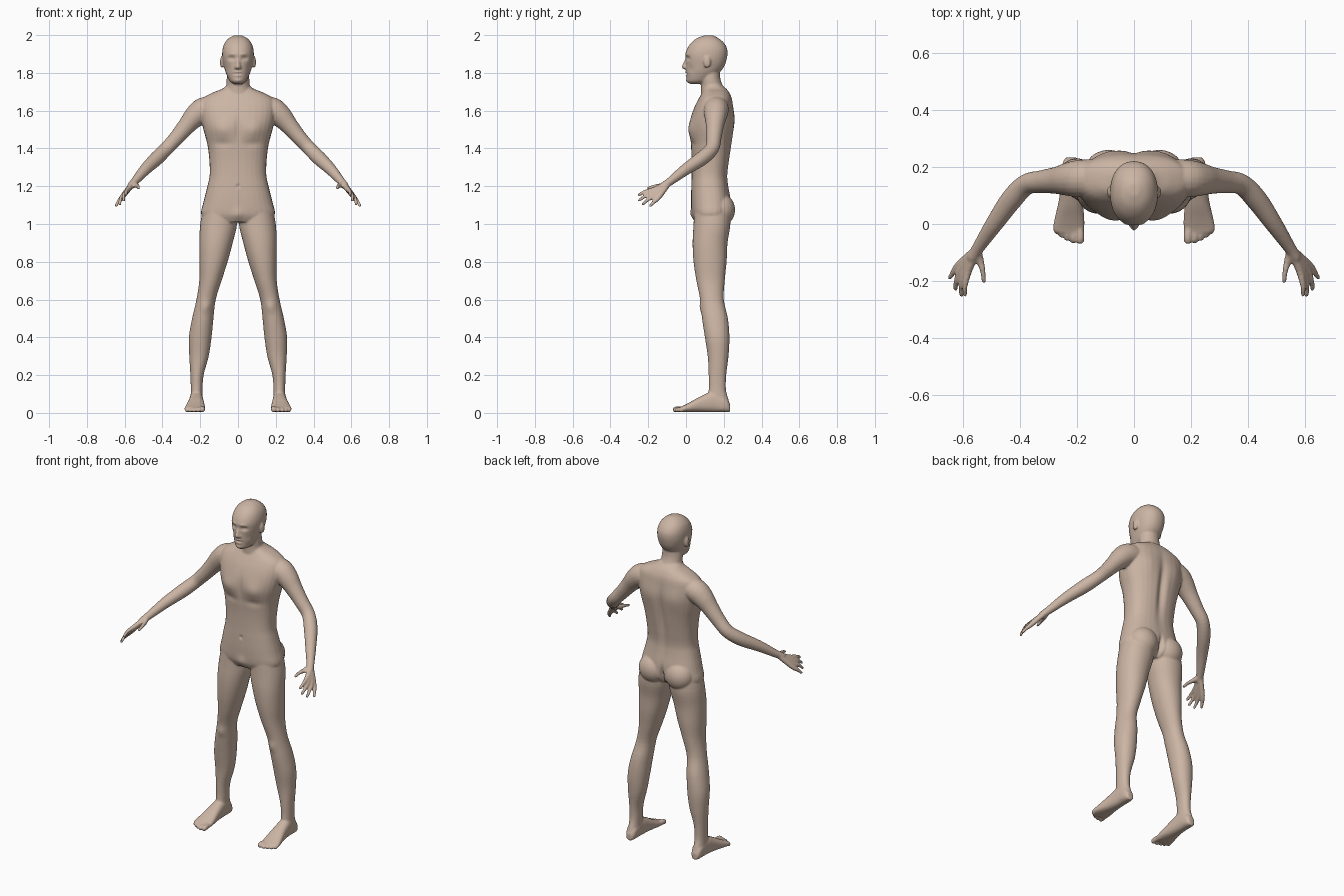
import bpy, bmesh, math
from mathutils import Vector, Matrix

bm = bmesh.new()


def spline(rows, steps=4):
    """Catmull-Rom through rows of numbers."""
    out = []
    for i in range(len(rows) - 1):
        a, b, c, d = rows[max(i - 1, 0)], rows[i], rows[i + 1], rows[min(i + 2, len(rows) - 1)]
        for k in range(steps):
            t = k / steps
            out.append([0.5 * (2 * q + (r - p) * t + (2 * p - 5 * q + 4 * r - s) * t * t
                               + (3 * q - p - 3 * r + s) * t ** 3) for p, q, r, s in zip(a, b, c, d)])
    out.append(list(rows[-1]))
    return out


def loft(rings, mirror=False):
    """Closed skin over rings of points, optionally repeated on the -x side."""
    for side in ((1, -1) if mirror else (1,)):
        loops = [[bm.verts.new((p[0] * side, p[1], p[2])) for p in r] for r in rings]
        n = len(loops[0])
        faces = [bm.faces.new((a[i], a[(i + 1) % n], b[(i + 1) % n], b[i]))
                 for a, b in zip(loops, loops[1:]) for i in range(n)]
        faces += [bm.faces.new(loops[0]), bm.faces.new(loops[-1])]
        bmesh.ops.recalc_face_normals(bm, faces=faces)


def oval(e, n=32):
    """Unit superellipse."""
    for i in range(n):
        c, s = math.cos(math.tau * i / n), math.sin(math.tau * i / n)
        yield math.copysign(abs(c) ** (2 / e), c), math.copysign(abs(s) ** (2 / e), s)


def stack(rows, e=2.2, mirror=False):
    """Horizontal sections: z, x0, x1, y front, y back."""
    loft([[((x0 + x1) / 2 + u * (x1 - x0) / 2, (y0 + y1) / 2 + v * (y1 - y0) / 2, z)
           for u, v in oval(e)] for z, x0, x1, y0, y1 in spline(rows)], mirror)


def tube(rows, mirror=True):
    """Round limb along points: x, y, z, radius, with a rounded tip."""
    pts = spline(rows)
    p, q, r = Vector(pts[-1][:3]), Vector(pts[-2][:3]), pts[-1][3]
    d = (p - q).normalized()
    for a in (0.45, 0.8, 0.97):
        pts.append([*(p + d * r * a), r * math.sqrt(1 - a * a)])
    rings = []
    for i, row in enumerate(pts):
        t = Vector(pts[min(i + 1, len(pts) - 1)][:3]) - Vector(pts[max(i - 1, 0)][:3])
        u = t.cross(Vector((0.3, 0.1, 1))).normalized()
        v = t.cross(u).normalized()
        rings.append([Vector(row[:3]) + row[3] * (u * a + v * b) for a, b in oval(2, 20)])
    loft(rings, mirror)


def ball(c, s):
    for side in (1, -1):
        m = Matrix.Translation((c[0] * side, c[1], c[2])) @ Matrix.Diagonal((*s, 1))
        bmesh.ops.create_uvsphere(bm, u_segments=24, v_segments=16, radius=1, matrix=m)


# Head
stack([(z, -w, w, f, b) for z, w, f, b in (
    (1.742, .022, .02, .09), (1.755, .042, .006, .12), (1.78, .056, .003, .15),
    (1.81, .068, .0, .185), (1.84, .076, .0, .205), (1.87, .082, -.002, .215),
    (1.90, .084, -.003, .22), (1.93, .081, .007, .217), (1.96, .07, .028, .20),
    (1.985, .047, .06, .17), (1.999, .018, .10, .14))])
# Nose and ears
tube([(0, .008, 1.885, .008), (0, -.002, 1.855, .010), (0, -.010, 1.832, .013)], False)
ball((.011, -.001, 1.829), (.009, .011, .008))
ball((.086, .112, 1.857), (.009, .019, .032))
# Neck
stack([(1.83, -.055, .055, .075, .18), (1.77, -.06, .06, .078, .182),
       (1.72, -.065, .065, .08, .2), (1.66, -.1, .1, .08, .23)], 2)
# Torso
stack([(z, -w, w, f, b) for z, w, f, b in (
    (1.735, .06, .10, .19), (1.715, .085, .092, .215), (1.695, .135, .085, .23),
    (1.665, .185, .068, .243), (1.62, .2, .045, .25), (1.56, .195, .024, .256),
    (1.50, .183, .018, .252), (1.42, .162, .025, .242), (1.34, .152, .03, .23),
    (1.26, .150, .03, .22), (1.20, .162, .028, .225), (1.12, .182, .027, .238),
    (1.05, .195, .032, .235), (1.01, .15, .05, .20))], 2.4)
ball((.088, .185, 1.075), (.086, .075, .085))
# Legs
stack([(1.10, .01, .18, .045, .23), (1.00, .005, .2, .04, .235), (.90, .028, .205, .035, .22),
       (.80, .055, .205, .04, .215), (.70, .087, .205, .055, .205), (.60, .118, .22, .075, .20),
       (.50, .13, .243, .085, .222), (.40, .14, .26, .10, .23), (.30, .155, .258, .115, .225),
       (.20, .182, .252, .12, .213), (.12, .188, .25, .12, .212), (.06, .188, .252, .11, .228),
       (.02, .192, .25, .14, .23)], 2.1, True)
# Feet and toes
loft([[(xc + u * w, y, h / 2 + .004 + v * h / 2) for u, v in oval(2.5)] for y, xc, w, h in spline([
    (.234, .22, .018, .04), (.21, .22, .031, .08), (.15, .22, .035, .11), (.08, .222, .042, .085),
    (.02, .226, .052, .052), (-.015, .229, .055, .034), (-.03, .229, .05, .028)])], True)
for x, y, r in ((.189, -.056, .015), (.213, -.058, .011), (.234, -.05, .0105),
                (.253, -.04, .010), (.271, -.026, .010)):
    tube([(x + (.226 - x) * .15, .01, .02, r), (x, y + .02, .021, r), (x, y, r + .003, r)])
# Arms
tube([(.11, .165, 1.62, .06), (.18, .16, 1.605, .066), (.225, .157, 1.572, .06),
      (.27, .153, 1.522, .048), (.325, .148, 1.457, .040), (.378, .138, 1.40, .037),
      (.43, .085, 1.348, .038), (.49, .0, 1.29, .031), (.545, -.082, 1.227, .022),
      (.565, -.115, 1.205, .02)])
# Hands: each finger runs from the wrist through its knuckle
for k, m, t in (((.580, -.163, 1.185), (.592, -.215, 1.172), (.592, -.248, 1.155)),
                ((.592, -.165, 1.170), (.606, -.215, 1.148), (.605, -.248, 1.125)),
                ((.605, -.158, 1.155), (.622, -.200, 1.130), (.625, -.228, 1.105)),
                ((.615, -.145, 1.140), (.635, -.172, 1.115), (.645, -.188, 1.097)),
                ((.540, -.125, 1.205), (.530, -.165, 1.200), (.526, -.200, 1.190))):
    tube([(.552, -.09, 1.22, .016), (*k, .0135), (*m, .0098), (*t, .008)])

# Fuse all parts into one skin
mesh = bpy.data.meshes.new("body")
bm.to_mesh(mesh)
bm.free()
body = bpy.data.objects.new("body", mesh)
bpy.context.collection.objects.link(body)
bpy.context.view_layer.objects.active = body
body.select_set(True)
fuse = body.modifiers.new("fuse", 'REMESH')
fuse.mode, fuse.voxel_size = 'VOXEL', .0055
relax = body.modifiers.new("relax", 'SMOOTH')
relax.factor, relax.iterations = .5, 4
for name in ("fuse", "relax"):
    bpy.ops.object.modifier_apply(modifier=name)

# Surface relief: centre, radii, push along y
relief = [
    ((.034, .01, 1.877), (.016, .04, .010), .014), ((.034, .015, 1.876), (.010, .04, .006), -.006),
    ((.03, 0, 1.90), (.02, .03, .007), -.004), ((.05, .03, 1.82), (.014, .04, .02), .004),
    ((0, 0, 1.795), (.02, .03, .004), .006), ((0, 0, 1.804), (.016, .03, .005), -.006),
    ((0, 0, 1.785), (.015, .03, .005), -.006), ((0, 0, 1.758), (.018, .04, .012), -.005),
    ((.085, .03, 1.50), (.05, .06, .045), -.012), ((.08, .03, 1.425), (.05, .05, .02), .005),
    ((0, .02, 1.50), (.015, .05, .07), .007), ((0, .03, 1.20), (.008, .05, .01), .007),
    ((0, .04, 1.05), (.03, .05, .03), -.008), ((0, .25, 1.42), (.022, .06, .16), -.018),
    ((.09, .25, 1.55), (.05, .05, .07), .006), ((0, .24, 1.06), (.012, .08, .05), -.025),
    ((.17, .08, .56), (.025, .04, .03), -.007)]
relief += [((-c[0], c[1], c[2]), r, d) for c, r, d in relief if c[0] > 0]
for v in body.data.vertices:
    p, push = v.co.copy(), 0
    for c, r, d in relief:
        if abs(p.z - c[2]) < 3 * r[2] and abs(p.x - c[0]) < 3 * r[0]:
            push += d * math.exp(-sum(((p[i] - c[i]) / r[i]) ** 2 for i in range(3)))
    v.co.y += push

skin = bpy.data.materials.new("skin")
skin.diffuse_color = (.60, .46, .37, 1)
body.data.materials.clear()
body.data.materials.append(skin)
bpy.ops.object.shade_smooth()
